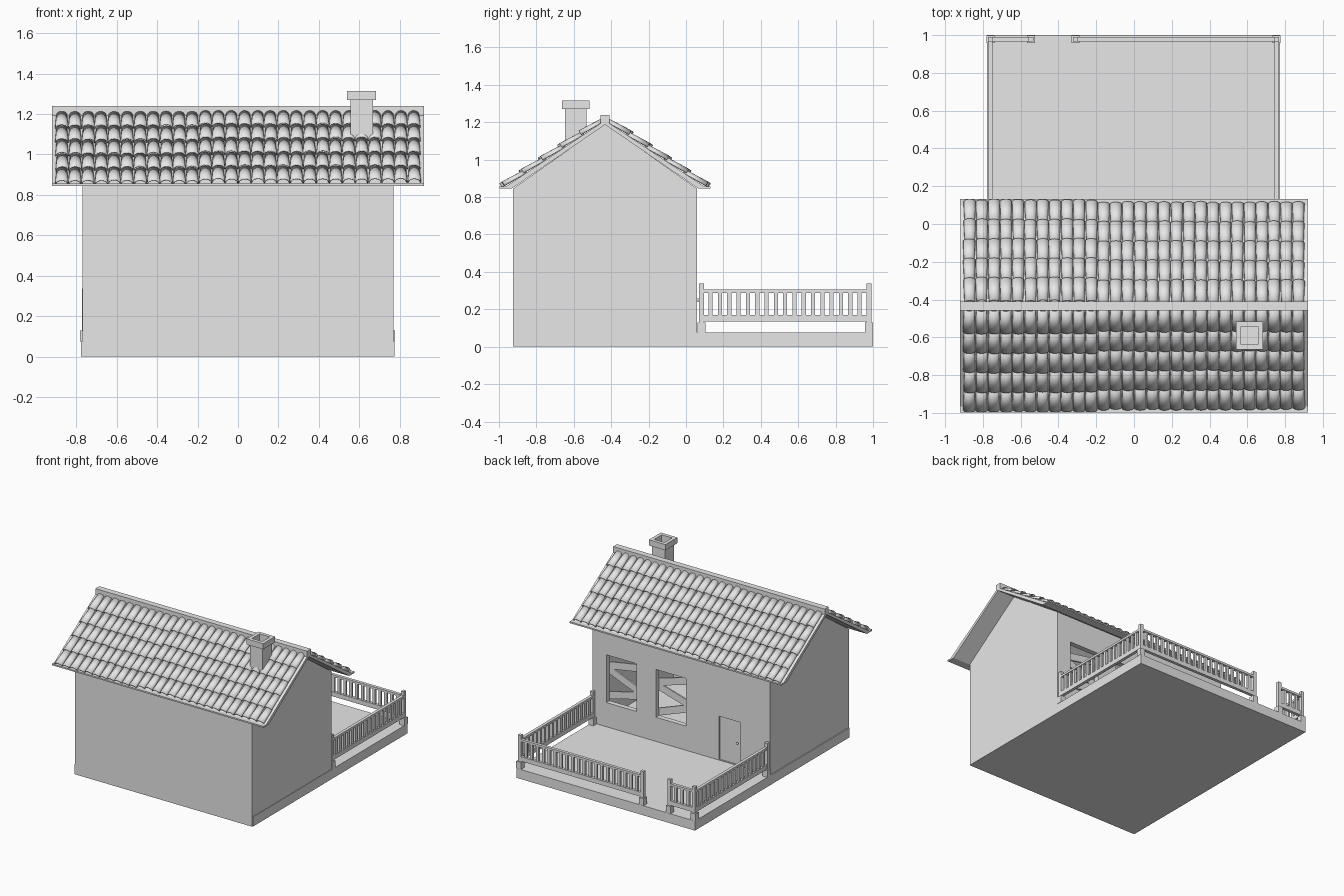
import bpy, bmesh, math, random
from mathutils import Vector, Matrix

random.seed(4)
if "Cube" in bpy.data.objects:
    bpy.data.objects.remove(bpy.data.objects["Cube"], do_unlink=True)

GREY = (0.8, 0.8, 0.8, 1)
grey = bpy.data.materials.new("plain_grey")
grey.use_nodes = True
grey.diffuse_color = GREY
grey.node_tree.nodes["Principled BSDF"].inputs["Base Color"].default_value = GREY

RIDGE_Y = -0.433
WALL_X, FRONT_Y, BACK_Y, WALL_TOP = 0.77, -0.925, 0.06, 0.845
FLOOR = 0.075


def finish(name, bm, smooth=False, thickness=0, offset=-1):
    bmesh.ops.recalc_face_normals(bm, faces=bm.faces)
    mesh = bpy.data.meshes.new(name)
    bm.to_mesh(mesh)
    bm.free()
    mesh.materials.append(grey)
    obj = bpy.data.objects.new(name, mesh)
    bpy.context.collection.objects.link(obj)
    if thickness:
        mod = obj.modifiers.new("thickness", "SOLIDIFY")
        mod.thickness, mod.offset = thickness, offset
    if smooth:
        bpy.ops.object.select_all(action="DESELECT")
        obj.select_set(True)
        bpy.context.view_layer.objects.active = obj
        bpy.ops.object.shade_smooth_by_angle(angle=math.radians(35))
    return obj


def add_box(bm, x0, x1, y0, y1, z0, z1):
    size = Matrix.Diagonal((x1 - x0, y1 - y0, z1 - z0, 1))
    mid = Matrix.Translation(((x0 + x1) / 2, (y0 + y1) / 2, (z0 + z1) / 2))
    return bmesh.ops.create_cube(bm, size=1, matrix=mid @ size)["verts"]


def boxes(name, *dims):
    bm = bmesh.new()
    for d in dims:
        add_box(bm, *d)
    return finish(name, bm)


def extrude_x(bm, profile, x0, x1):
    """Solid from a (y, z) outline swept along x."""
    face = bm.faces.new([bm.verts.new((x0, y, z)) for y, z in profile])
    out = bmesh.ops.extrude_face_region(bm, geom=[face])["geom"]
    moved = [g for g in out if isinstance(g, bmesh.types.BMVert)]
    bmesh.ops.translate(bm, verts=moved, vec=(x1 - x0, 0, 0))


# Base slab, also the terrace floor
boxes("base_slab", (-0.778, 0.774, -0.92, 1.0, 0, FLOOR))

# Plain walls
T = 0.04
boxes("front_wall", (-WALL_X, WALL_X, FRONT_Y, FRONT_Y + T, 0, WALL_TOP))
for side, s in (("left", 1), ("right", -1)):
    a, b = sorted((s * WALL_X, s * (WALL_X - T)))
    boxes(side + "_wall", (a, b, FRONT_Y + T, BACK_Y, 0, WALL_TOP))
    bm = bmesh.new()
    extrude_x(bm, [(FRONT_Y, WALL_TOP), (BACK_Y, WALL_TOP), (RIDGE_Y, 1.19)], a, b)
    finish(side + "_gable", bm)

# Terrace wall: a grid with cells left out for the windows and the door
windows = [(0.39, 0.65, 0.265, 0.64), (-0.04, 0.22, 0.265, 0.64)]
door = (-0.515, -0.33, 0.08, 0.42)
holes = windows + [door]
inner = WALL_X - T
xs = sorted({-inner, inner} | {v for h in holes for v in h[:2]})
zs = sorted({0, WALL_TOP} | {v for h in holes for v in h[2:]})
bm = bmesh.new()
grid = {(x, z): bm.verts.new((x, BACK_Y, z)) for x in xs for z in zs}
for x0, x1 in zip(xs, xs[1:]):
    for z0, z1 in zip(zs, zs[1:]):
        if any(h[0] <= x0 < h[1] and h[2] <= z0 < h[3] for h in holes):
            continue
        bm.faces.new([grid[p] for p in ((x1, z0), (x0, z0), (x0, z1), (x1, z1))])
bmesh.ops.extrude_face_region(bm, geom=bm.faces[:], use_keep_orig=True)
bm.verts.ensure_lookup_table()
for v in bm.verts[len(grid):]:
    v.co.y -= T
finish("terrace_wall", bm)

# Loose boards nailed across the windows
for i, (x0, x1, z0, z1) in enumerate(windows):
    bm = bmesh.new()
    for z, tilt in ((0.8, 10), (0.5, -22), (0.2, 14)):
        verts = add_box(bm, -0.15, 0.15, -0.006, 0.006, -0.028, 0.028)
        place = Matrix.Translation(((x0 + x1) / 2, BACK_Y - T - 0.006, z0 + z * (z1 - z0)))
        turn = Matrix.Rotation(math.radians(tilt + 6 * i), 4, "Y")
        bmesh.ops.transform(bm, matrix=place @ turn, verts=verts)
    finish(f"window_boards_{i + 1}", bm)

# Door leaf and knob
boxes("door", (door[0], door[1], BACK_Y - 0.03, BACK_Y - 0.008, door[2], door[3]))
bm = bmesh.new()
bmesh.ops.create_uvsphere(bm, u_segments=12, v_segments=8, radius=0.009,
                          matrix=Matrix.Translation((-0.49, BACK_Y + 0.004, 0.25)))
finish("door_knob", bm, smooth=True)

# Roof slabs with a flat lip along each eave
half = [(0, 1.187), (0.5, 0.845), (0.565, 0.845), (0.565, 0.856), (0.532, 0.856), (0, 1.21)]
for name, s in (("front", -1), ("back", 1)):
    bm = bmesh.new()
    extrude_x(bm, [(RIDGE_Y + s * d, z) for d, z in half], -0.92, 0.92)
    finish(name + "_roof_slab", bm)
boxes("ridge_cap", (-0.92, 0.92, RIDGE_Y - 0.024, RIDGE_Y + 0.024, 1.19, 1.24))

# Barrel tiles in overlapping rows
COLUMNS, ROWS, PITCH, ARC = 28, 5, 0.0645, 8
for name, s in (("front", -1), ("back", 1)):
    top, eave = Vector((0, RIDGE_Y, 1.21)), Vector((0, RIDGE_Y + s * 0.532, 0.856))
    down = (eave - top).normalized()
    normal = Vector((0, -s * down.z, s * down.y))
    step = ((eave - top).length - 0.02) / ROWS
    bm = bmesh.new()
    for c in range(COLUMNS):
        x = (c - (COLUMNS - 1) / 2) * PITCH
        shift = -0.004 if c < 11 else -0.018
        for r in range(ROWS):
            start = 0.028 + r * step + shift + random.uniform(-0.003, 0.003)
            wobble = random.uniform(-0.002, 0.002)
            rings = []
            for along, radius, lift in ((0, 0.025, -0.002), (step + 0.012, 0.031, 0.007)):
                origin = top + down * (start + along) + normal * lift
                rings.append([bm.verts.new(
                    origin + Vector((x + wobble + radius * math.cos(a), 0, 0))
                    + normal * (radius * 0.75 * math.sin(a)))
                    for a in (math.pi * k / ARC for k in range(ARC + 1))])
            for k in range(ARC):
                bm.faces.new((rings[0][k], rings[0][k + 1], rings[1][k + 1], rings[1][k]))
    finish(name + "_roof_tiles", bm, smooth=True, thickness=0.005, offset=0)

# Chimney with a hollow, wider cap
CX, CY = 0.612, -0.59
boxes("chimney_shaft", (CX - 0.056, CX + 0.056, CY - 0.058, CY + 0.058, 0.98, 1.2))
bm = bmesh.new()
outline = [(0.056, 1.2), (0.056, 1.27), (0.072, 1.27), (0.072, 1.315), (0.045, 1.315), (0.045, 1.2)]
rings = [[bm.verts.new((CX + sx * r, CY + sy * (r + 0.002), z))
          for sx, sy in ((1, 1), (-1, 1), (-1, -1), (1, -1))] for r, z in outline]
for lower, upper in zip(rings, rings[1:] + rings[:1]):
    for k in range(4):
        j = (k + 1) % 4
        bm.faces.new((lower[k], lower[j], upper[j], upper[k]))
finish("chimney_top", bm)


# Terrace fence
def fence_run(name, start, end):
    """Rails and balusters between two posts, along x or y."""
    a, b = Vector(start), Vector(end)
    axis = 0 if abs(b.x - a.x) > abs(b.y - a.y) else 1

    def piece(bm, t0, t1, width, z0, z1):
        span = [(a.x - width, a.x + width), (a.y - width, a.y + width)]
        span[axis] = (t0, t1)
        add_box(bm, *span[0], *span[1], z0, z1)

    bm = bmesh.new()
    lo, hi = sorted((a[axis], b[axis]))
    piece(bm, lo, hi, 0.012, 0.135, 0.17)
    piece(bm, lo, hi, 0.012, 0.288, 0.305)
    count = round((hi - lo) / 0.05)
    for i in range(1, count):
        t = lo + (hi - lo) * i / count
        piece(bm, t - 0.011, t + 0.011, 0.008, 0.17, 0.288)
    finish(name, bm)


L, R, NEAR, FAR = 0.755, -0.76, 0.082, 0.978
GATE_L, GATE_R = -0.31, -0.545
fence_run("left_fence", (L, NEAR), (L, FAR))
fence_run("right_fence", (R, NEAR), (R, FAR))
fence_run("back_fence_long", (L, FAR), (GATE_L, FAR))
fence_run("back_fence_short", (R, FAR), (GATE_R, FAR))
posts = [(L, NEAR), (R, NEAR), (L, FAR), (R, FAR), (GATE_L, FAR), (GATE_R, FAR)]
for i, (x, y) in enumerate(posts):
    boxes(f"fence_post_{i + 1}",
          (x - 0.021, x + 0.021, y - 0.021, y + 0.021, FLOOR, 0.13),
          (x - 0.013, x + 0.013, y - 0.013, y + 0.013, 0.13, 0.337))
